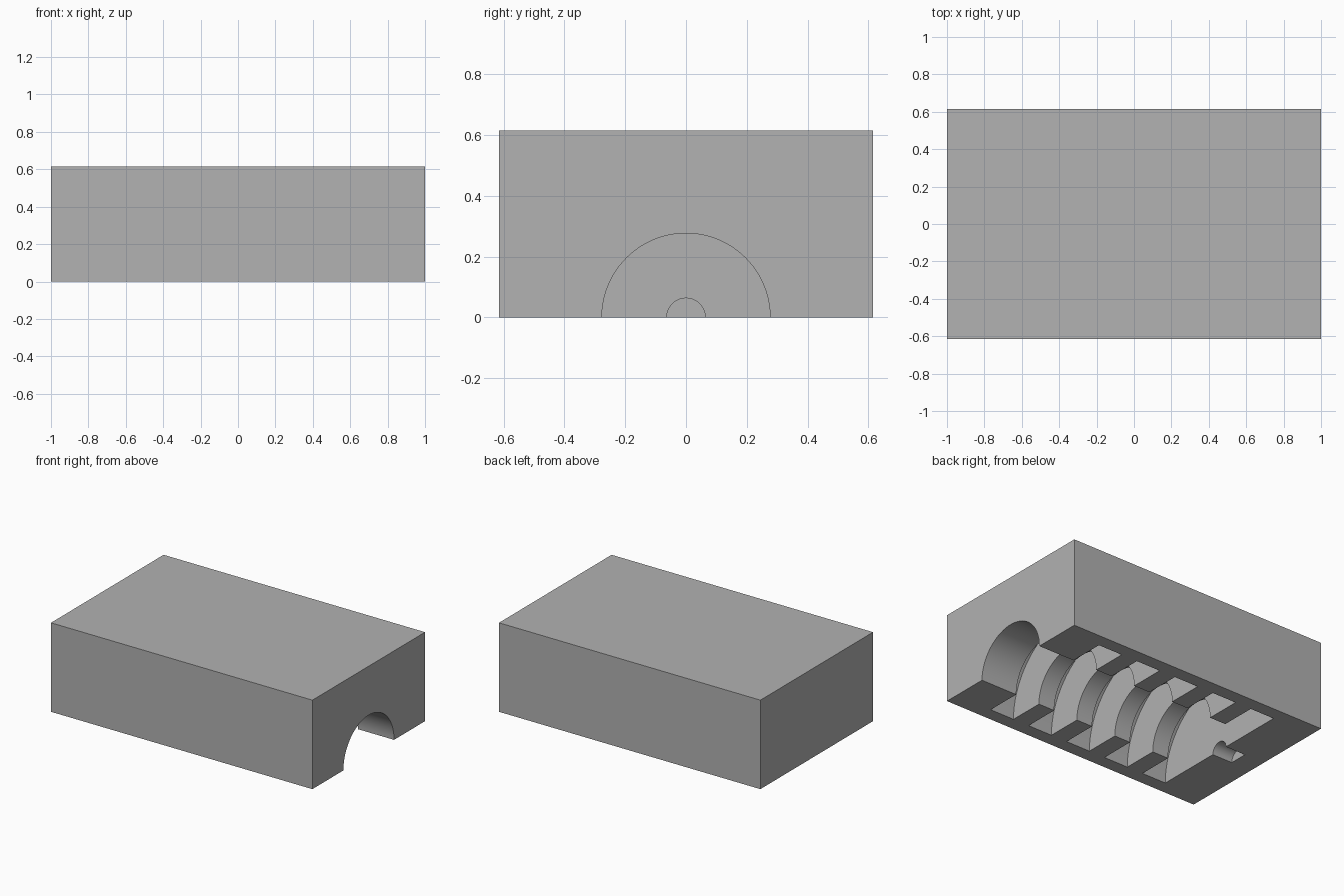
import bpy
import bmesh
import math

# Remove the default object
default = bpy.data.objects.get("Cube")
if default:
    bpy.data.objects.remove(default, do_unlink=True)

U = 2 / 32.5                 # design module: block is 32.5 x 20 x 10 modules
BORE, FIN, VENT = 4.5 * U, 8.5 * U, 1.03 * U
FIN_WIDTH, PITCH, FIN_COUNT = 3 * U, 5 * U, 5
SEGMENTS = 96

# Single flat grey
grey = bpy.data.materials.new("plain_grey")
grey.use_nodes = True
colour = (0.445, 0.445, 0.445, 1)
grey.diffuse_color = colour
grey.node_tree.nodes["Principled BSDF"].inputs["Base Color"].default_value = colour


def make_object(name, bm):
    mesh = bpy.data.meshes.new(name)
    bmesh.ops.recalc_face_normals(bm, faces=bm.faces)
    bm.to_mesh(mesh)
    bm.free()
    mesh.materials.append(grey)
    obj = bpy.data.objects.new(name, mesh)
    bpy.context.collection.objects.link(obj)
    return obj


# Solid block
bm = bmesh.new()
bmesh.ops.create_cube(bm, size=1)
bmesh.ops.scale(bm, vec=(2, 20 * U, 10 * U), verts=bm.verts)
bmesh.ops.translate(bm, vec=(0, 0, 5 * U), verts=bm.verts)
block = make_object("mould_block", bm)

# Stepped half-profile of the cavity: entry bore, five wide discs, narrow end channel
profile = [(1.1, 0), (1.1, BORE)]
edge = 1 - 4.5 * U
for i in range(FIN_COUNT):
    start = edge - i * PITCH
    end = start - FIN_WIDTH
    after = BORE if i < FIN_COUNT - 1 else VENT
    profile += [(start, BORE), (start, FIN), (end, FIN), (end, after)]
tip = -1 + 2.5 * U
profile += [(tip, VENT), (tip, 0)]

# Revolve the profile around the x axis into the cavity cutter
bm = bmesh.new()
points = [bm.verts.new((x, r, 0)) for x, r in profile]
edges = [bm.edges.new(pair) for pair in zip(points, points[1:])]
bmesh.ops.spin(bm, geom=points + edges, cent=(0, 0, 0), axis=(1, 0, 0),
               angle=math.tau, steps=SEGMENTS, use_merge=True)
bmesh.ops.remove_doubles(bm, verts=bm.verts, dist=0.0001)
cutter = make_object("cavity_cutter", bm)
cutter.hide_render = True

# Carve the half cavity out of the underside
cut = block.modifiers.new("cavity", "BOOLEAN")
cut.operation = "DIFFERENCE"
cut.solver = "EXACT"
cut.object = cutter
bpy.ops.object.select_all(action="DESELECT")
block.select_set(True)
bpy.context.view_layer.objects.active = block
bpy.ops.object.modifier_apply(modifier=cut.name)
bpy.data.objects.remove(cutter, do_unlink=True)
bpy.ops.object.shade_smooth_by_angle(angle=math.radians(30))
